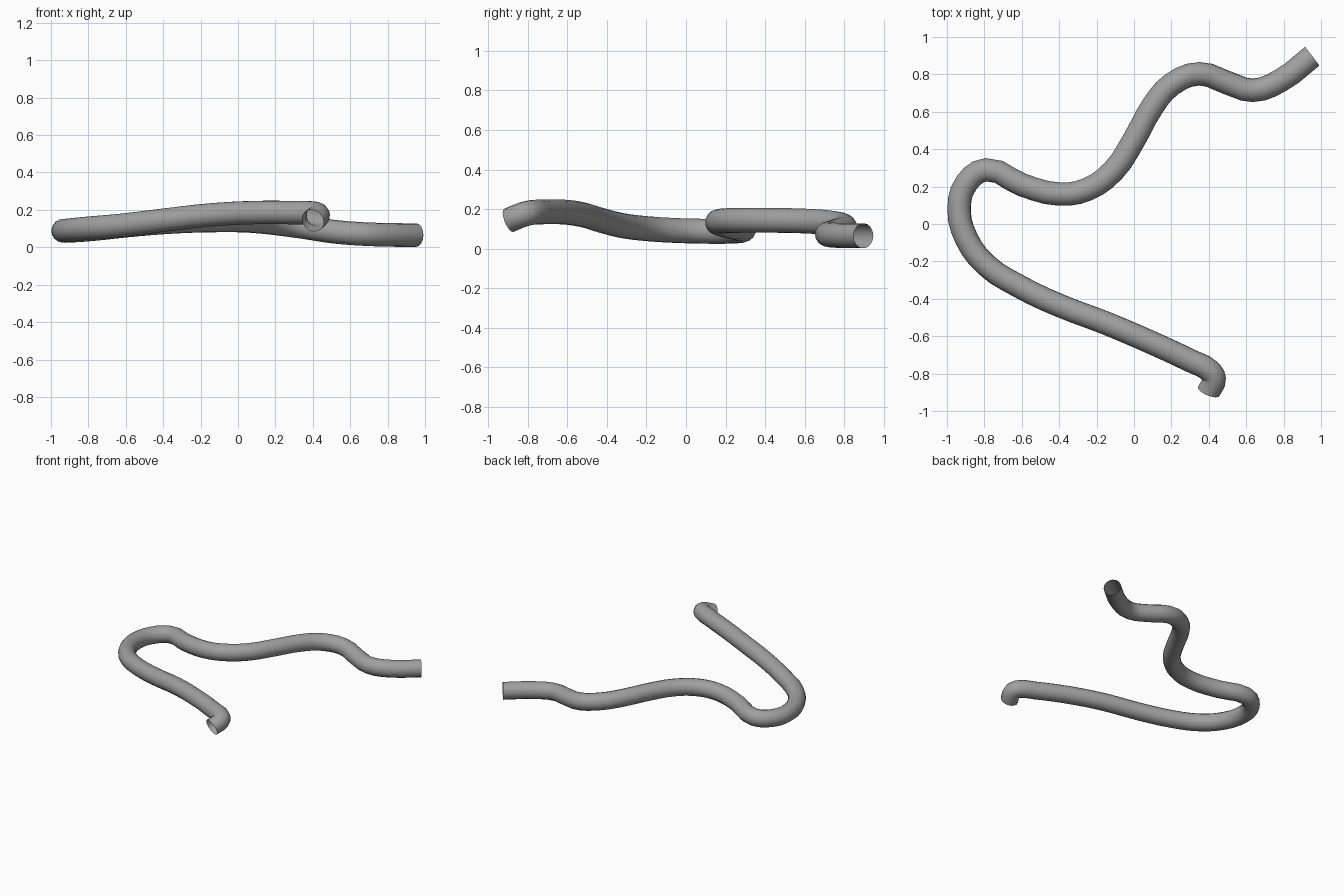
import bpy

cube = bpy.data.objects.get("Cube")
if cube:
    bpy.data.objects.remove(cube, do_unlink=True)

# Plain grey finish
grey = bpy.data.materials.new("hose_grey")
grey.use_nodes = True
colour = (0.35, 0.35, 0.35, 1)
grey.diffuse_color = colour
grey.node_tree.nodes["Principled BSDF"].inputs["Base Color"].default_value = colour

# Centre line of the hose, from the back left end to the hooked front end
path = [
    (0.953, 0.897, 0.065), (0.78, 0.765, 0.067), (0.635, 0.715, 0.073),
    (0.5, 0.755, 0.085), (0.35, 0.803, 0.108), (0.2, 0.745, 0.128),
    (0.1, 0.63, 0.138), (0, 0.45, 0.143), (-0.11, 0.285, 0.143),
    (-0.25, 0.185, 0.14), (-0.4, 0.16, 0.132), (-0.6, 0.21, 0.115),
    (-0.79, 0.29, 0.095), (-0.895, 0.22, 0.088), (-0.935, 0.08, 0.088),
    (-0.895, -0.08, 0.093), (-0.79, -0.22, 0.103), (-0.62, -0.33, 0.118),
    (-0.4, -0.435, 0.145), (-0.15, -0.53, 0.173), (0.1, -0.637, 0.186),
    (0.3, -0.73, 0.185), (0.405, -0.785, 0.182), (0.429, -0.825, 0.172),
    (0.4, -0.895, 0.143),
]

# Open ended hose swept along the path
curve = bpy.data.curves.new("hose", "CURVE")
curve.dimensions = "3D"
curve.bevel_depth = 0.063
curve.bevel_resolution = 6
curve.use_fill_caps = False
curve.resolution_u = 3
spline = curve.splines.new("BEZIER")
spline.bezier_points.add(len(path) - 1)
for point, co in zip(spline.bezier_points, path):
    point.co = co
    point.handle_left_type = point.handle_right_type = "AUTO"
curve.materials.append(grey)

hose = bpy.data.objects.new("hose", curve)
bpy.context.collection.objects.link(hose)
bpy.context.view_layer.objects.active = hose
hose.select_set(True)
bpy.ops.object.convert(target="MESH")
bpy.ops.object.shade_smooth()
